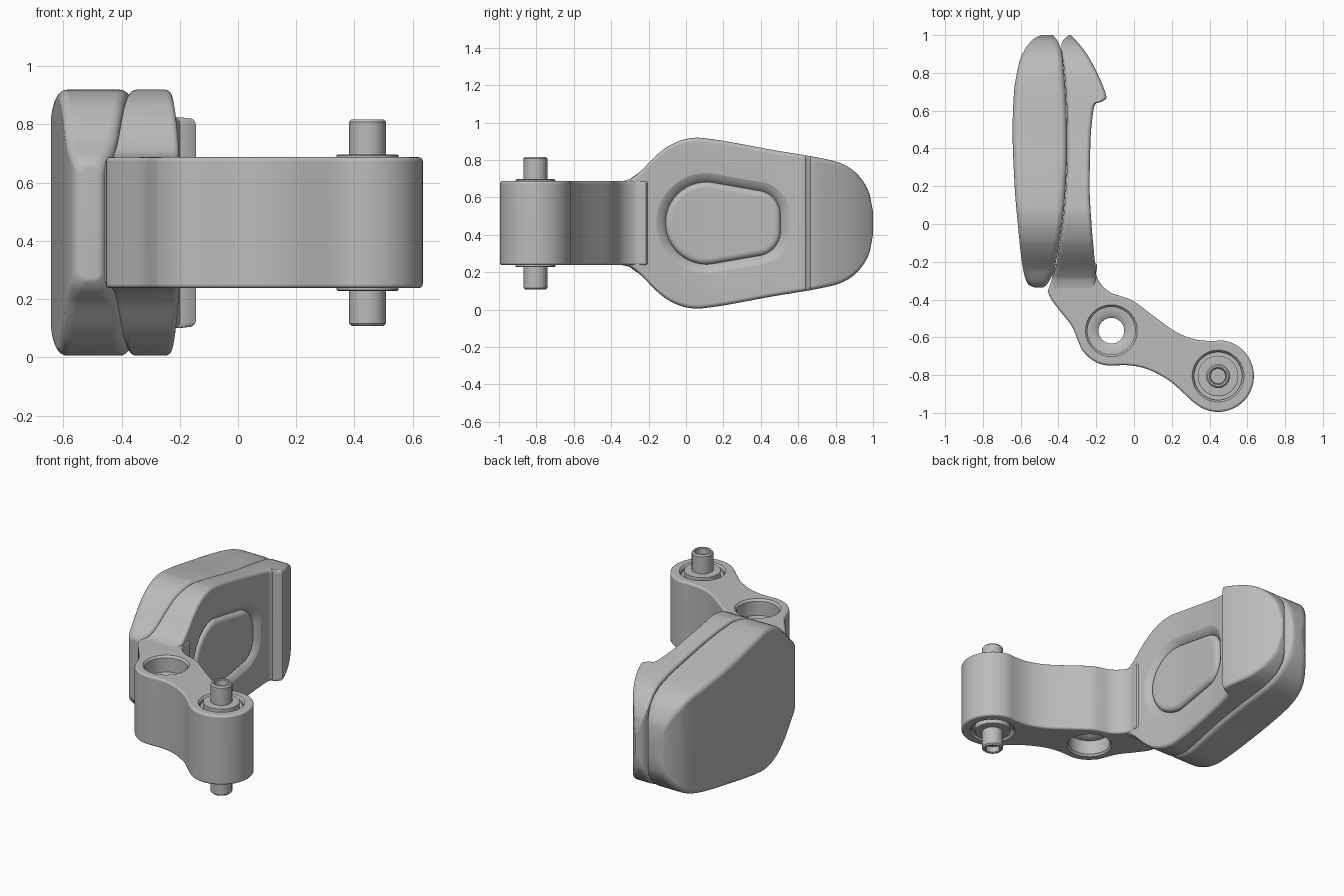
import bpy, bmesh
from math import sin, cos, pi, radians, sqrt
from mathutils import Vector

default = bpy.data.objects.get("Cube")
if default:
    bpy.data.objects.remove(default, do_unlink=True)

MID = 0.4625   # height of the horizontal symmetry plane

grey = bpy.data.materials.new("plain grey")
grey.use_nodes = True
grey.diffuse_color = (0.5, 0.5, 0.5, 1)
grey.node_tree.nodes["Principled BSDF"].inputs["Base Color"].default_value = (0.5, 0.5, 0.5, 1)


def skin(name, rings, strip=False):
    """Join equal rings of points with quads and close both ends."""
    bm = bmesh.new()
    loops = [[bm.verts.new(p) for p in ring] for ring in rings]
    n = len(loops[0])
    for a, b in zip(loops, loops[1:]):
        for i in range(n):
            j = (i + 1) % n
            bm.faces.new((a[i], a[j], b[j], b[i]))
    for end in (loops[0], loops[-1]):
        if strip:
            for i in range(n // 2 - 1):
                bm.faces.new((end[i], end[i + 1], end[n - 2 - i], end[n - 1 - i]))
        else:
            bm.faces.new(end)
    bmesh.ops.recalc_face_normals(bm, faces=bm.faces)
    mesh = bpy.data.meshes.new(name)
    bm.to_mesh(mesh)
    bm.free()
    mesh.materials.append(grey)
    obj = bpy.data.objects.new(name, mesh)
    bpy.context.collection.objects.link(obj)
    return obj


def activate(obj):
    bpy.ops.object.select_all(action='DESELECT')
    obj.select_set(True)
    bpy.context.view_layer.objects.active = obj


def cut(obj, cutter):
    mod = obj.modifiers.new("cut", 'BOOLEAN')
    mod.operation, mod.solver, mod.object = 'DIFFERENCE', 'EXACT', cutter
    activate(obj)
    bpy.ops.object.modifier_apply(modifier=mod.name)
    bpy.data.objects.remove(cutter, do_unlink=True)


def finish(obj):
    activate(obj)
    bpy.ops.object.shade_smooth_by_angle(angle=radians(35))
    obj.modifiers.new("even shading", 'WEIGHTED_NORMAL').keep_sharp = True


def curve_fn(pts):
    """Smooth function through the points that never overshoots."""
    slope = [(b[1] - a[1]) / (b[0] - a[0]) for a, b in zip(pts, pts[1:])]
    tan = [slope[0]]
    for s, t in zip(slope, slope[1:]):
        tan.append(2 * s * t / (s + t) if s * t > 0 else 0)
    tan.append(slope[-1])

    def f(x):
        i = 0
        while i < len(pts) - 2 and x > pts[i + 1][0]:
            i += 1
        (x0, y0), (x1, y1) = pts[i], pts[i + 1]
        w = x1 - x0
        t = min(max((x - x0) / w, 0), 1)
        u = 1 - t
        return (y0 * (1 + 2 * t) * u * u + tan[i] * w * t * u * u
                + y1 * t * t * (3 - 2 * t) - tan[i + 1] * w * t * t * u)
    return f


def loft(name, inner, outer, height, radius):
    """Rounded rectangles stacked along y between two side curves."""
    start, end = height[0][0], height[-1][0]
    ys = {p[0] for p in inner + outer + height}
    ys |= {round(start + (end - start) * i / 50, 3) for i in range(51)}
    stations = []
    for y in sorted(ys):
        if not stations or y - stations[-1] > 0.004:
            stations.append(y)
    fi, fo, fh = curve_fn(inner), curve_fn(outer), curve_fn(height)
    rings = []
    for y in stations:
        x0, x1, h = fi(y), fo(y), fh(y)
        r = min(radius, (x1 - x0) * 0.48, h * 0.48)
        ring = []
        for q, (sx, sz) in enumerate(((1, 1), (-1, 1), (-1, -1), (1, -1))):
            cx = x1 - r if sx > 0 else x0 + r
            for k in range(6):
                a = (q + k / 5) * pi / 2
                ring.append((cx + r * cos(a), y, MID + sz * (h - r) + r * sin(a)))
        rings.append(ring)
    return skin(name, rings)


def lathe(name, centre, half, n=48):
    """Turned part, mirrored about the middle height."""
    profile = half + [(r, -z) for r, z in reversed(half)]
    return skin(name, [[(centre[0] + r * cos(2 * pi * i / n),
                         centre[1] + r * sin(2 * pi * i / n), MID + z)
                        for i in range(n)] for r, z in profile])


# Outline shared by plate and pad, as half height along y
body = [(-.15, .37), (-.08, .42), (0, .45), (.06, .457), (.13, .45), (.45, .394),
        (.78, .335), (.84, .315), (.9, .277), (.95, .22), (.98, .16), (1, .06)]

# Friction pad
pad = loft("pad",
           [(-.335, -.53), (-.32, -.56), (-.28, -.578), (-.2, -.594), (0, -.615), (.2, -.632),
            (.5, -.643), (.7, -.635), (.8, -.62), (.88, -.6), (.95, -.56), (.985, -.525), (1, -.49)],
           [(-.335, -.48), (-.325, -.465), (-.3, -.448), (-.25, -.425), (-.1, -.395), (.1, -.369),
            (.4, -.354), (.6, -.357), (.8, -.37), (.92, -.385), (.97, -.405), (1, -.43)],
           [(-.335, .19), (-.31, .225), (-.24, .28)] + body, 0.035)

# Backing plate with hooked lip
face = [(-.36, -.2), (-.25, -.203), (-.15, -.212), (0, -.225), (.2, -.235), (.45, -.23),
        (.58, -.218), (.625, -.21), (.64, -.2), (.647, -.17), (.665, -.145), (.69, -.15),
        (.8, -.195), (.9, -.25), (.97, -.305), (1, -.335)]
plate = loft("backing_plate",
             [(-.36, -.458), (-.25, -.42), (-.1, -.393), (.1, -.367), (.4, -.352), (.6, -.355),
              (.8, -.368), (.95, -.385), (.98, -.37), (1, -.345)],
             face,
             [(-.36, .223), (-.33, .226), (-.29, .24), (-.24, .28)] + body, 0.022)

# Oval groove and raised island on the plate
face_x = curve_fn(face)


def oval(offset, depth, n=72):
    discs = ((.11, 0, .22), (.375, .045, .13), (.375, -.045, .13))
    ring = []
    for i in range(n):
        a = 2 * pi * (i + 0.5) / n
        y, z, r = max(discs, key=lambda d: d[0] * cos(a) + d[1] * sin(a) + d[2])
        r += offset
        y += r * cos(a)
        ring.append((face_x(y) - depth, y, MID + z + r * sin(a)))
    return ring


cut(plate, skin("groove_cutter", [oval(o, d) for o, d in (
    (-.002, .04), (.006, .03), (.016, .02), (.03, .01), (.045, .003), (.06, -.004), (.06, -.03))], True))
island = skin("island", [oval(o, d) for o, d in (
    (0, .05), (0, .03), (-.004, .02), (-.011, .012), (-.021, .007), (-.033, .005))], True)


# Link arm outline
def arc(cx, cy, r, start, end, n):
    steps = [radians(start + (end - start) * i / n) for i in range(n + 1)]
    return [(cx + r * cos(a), cy + r * sin(a)) for a in steps]


PIVOT, PIN = (-.12, -.565), (.445, -.805)
knots = [(-.4, -.2), (-.437, -.3), (-.452, -.37), (-.4, -.45), (-.33, -.54), (-.292, -.63)]
knots += arc(*PIVOT, .185, 217, 262, 2)
knots += [(-.03, -.748), (.07, -.768), (.18, -.825), (.26, -.893)]
knots += arc(*PIN, .19, 228, 462, 10)
knots += [(.32, -.61), (.22, -.57), (.1, -.485), (0, -.41), (-.06, -.385),
          (-.12, -.365), (-.17, -.325), (-.2, -.27), (-.212, -.2)]
knots = [Vector(k) for k in knots]
outline = []
for i in range(len(knots)):
    a, b, c, d = (knots[(i + k) % len(knots)] for k in (-1, 0, 1, 2))
    for t in (0, .25, .5, .75):
        outline.append(b + (c - a) * t / 2 + (a - b * 2.5 + c * 2 - d / 2) * t * t
                       + ((b - c) * 1.5 + (d - a) / 2) * t ** 3)


def arm_ring(inset, z):
    ring = []
    for i, p in enumerate(outline):
        t = (outline[(i + 1) % len(outline)] - outline[i - 1]).normalized()
        ring.append((p.x - t.y * inset, p.y + t.x * inset, MID + z))
    return ring


rim, top = 0.014, 0.225
edge = [(rim * (1 - cos(a)), top - rim + rim * sin(a)) for a in (k * pi / 8 for k in range(4, -1, -1))]
arm = skin("link_arm", [arm_ring(o, z) for o, z in edge + [(o, -z) for o, z in reversed(edge)]])

# Stepped pivot bore and shallow pin seats
cut(arm, lathe("bore_cutter", PIVOT, [(.14, .24), (.138, .226), (.126, .212), (.126, .12),
                                      (.094, .119), (.068, .1)]))
cut(arm, lathe("seat_cutter", PIN, [(.14, .24), (.138, .226), (.127, .212), (.127, .195), (.055, .194)]))

# Washers and hollow-ended pin
washer = lathe("washers", PIN, [(.1, .235), (.107, .231), (.107, .18)])
pin = lathe("pin", PIN, [(.04, .315), (.042, .35), (.046, .355), (.055, .355), (.0635, .346), (.0635, .2)])

for part in (pad, plate, island, arm, washer, pin):
    finish(part)
